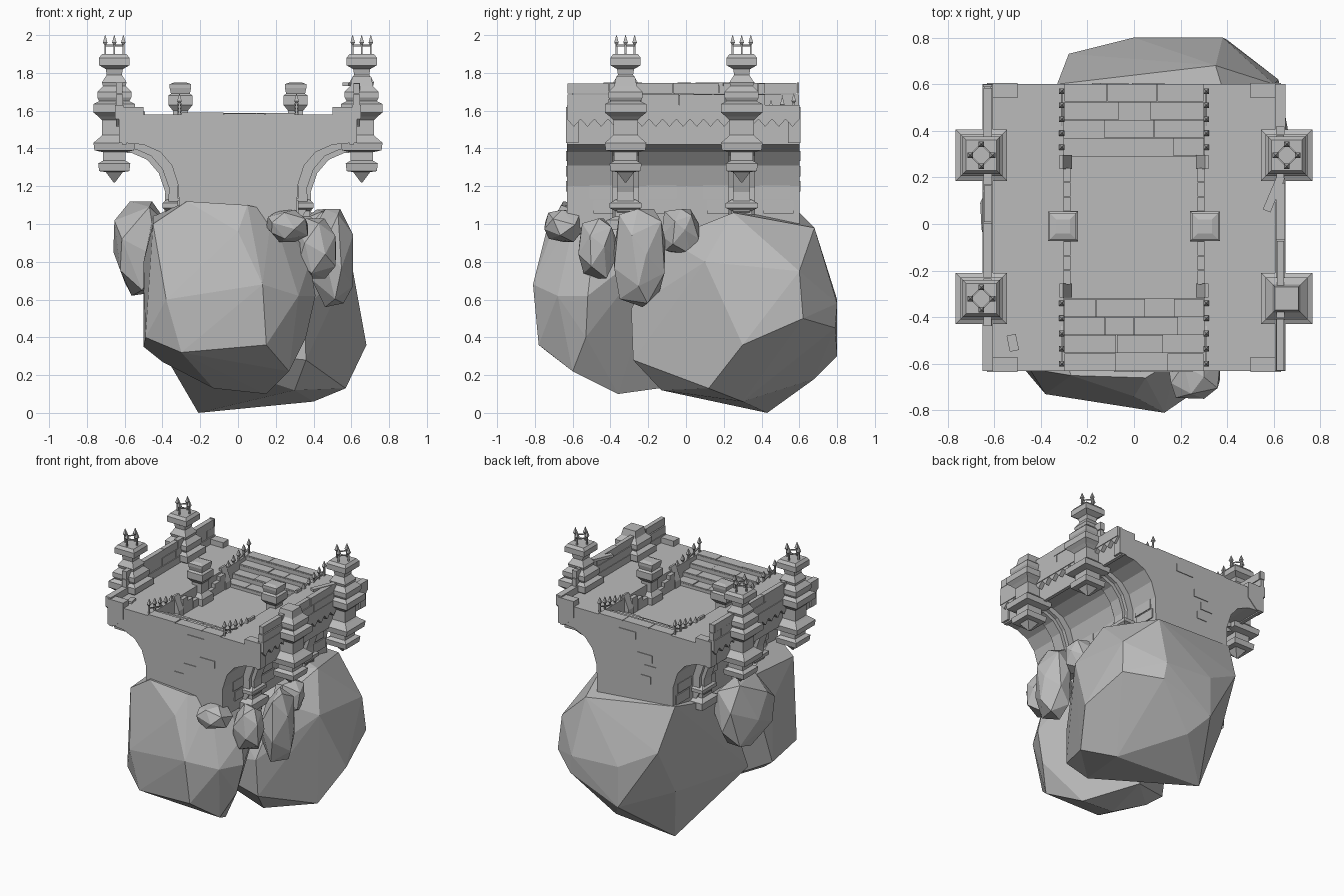
import bpy, bmesh, math, random
from mathutils import Vector, Matrix

random.seed(4)
cube = bpy.data.objects.get("Cube")
if cube:
    bpy.data.objects.remove(cube)

stone = bpy.data.materials.new("grey_stone")
stone.use_nodes = True
stone.diffuse_color = (.5, .5, .5, 1)
stone.node_tree.nodes["Principled BSDF"].inputs["Base Color"].default_value = (.5, .5, .5, 1)


def finish(name, bm):
    bmesh.ops.recalc_face_normals(bm, faces=bm.faces)
    mesh = bpy.data.meshes.new(name)
    bm.to_mesh(mesh)
    bm.free()
    mesh.materials.append(stone)
    obj = bpy.data.objects.new(name, mesh)
    bpy.context.collection.objects.link(obj)
    return obj


def add_box(bm, center, size, turn=None):
    matrix = Matrix.Translation(center) @ (turn or Matrix()) @ Matrix.Diagonal((*size, 1))
    bmesh.ops.create_cube(bm, size=1, matrix=matrix)


def add_span(bm, x, y, z):
    """Box between pairs of limits."""
    add_box(bm, [sum(p) / 2 for p in (x, y, z)], [abs(p[1] - p[0]) for p in (x, y, z)])


def add_prism(bm, outline, y0, y1):
    """Outline in x and z, pushed along y."""
    ends = [[bm.verts.new((x, y, z)) for x, z in outline] for y in (y0, y1)]
    count = len(outline)
    for i in range(count):
        j = (i + 1) % count
        bm.faces.new((ends[0][i], ends[0][j], ends[1][j], ends[1][i]))
    bm.faces.new(ends[0])
    bm.faces.new(ends[1])


def add_rings(bm, center, profile, sides=4, stretch=1):
    """Stacked rings of (half width, height) closed at both ends."""
    rings = []
    for half, z in profile:
        radius = half / math.cos(math.pi / sides)
        ring = []
        for i in range(sides):
            a = math.tau * (i + .5) / sides
            ring.append(bm.verts.new((center[0] + radius * math.cos(a) * stretch,
                                      center[1] + radius * math.sin(a), z)))
        rings.append(ring)
    for low, high in zip(rings, rings[1:]):
        for i in range(sides):
            j = (i + 1) % sides
            bm.faces.new((low[i], low[j], high[j], high[i]))
    bm.faces.new(rings[0])
    bm.faces.new(rings[-1])


def add_spike(bm, x, y, z, height):
    tip = z + height
    add_rings(bm, (x, y), [(.005, z), (.005, tip - .05), (.012, tip - .04), (.001, tip)])


def hull(name, points):
    bm = bmesh.new()
    for p in points:
        bm.verts.new(p)
    result = bmesh.ops.convex_hull(bm, input=bm.verts)
    loose = [v for v in result["geom_interior"] if isinstance(v, bmesh.types.BMVert)]
    bmesh.ops.delete(bm, geom=loose, context="VERTS")
    return finish(name, bm)


def boulder(name, center, size):
    """Angular stone: scattered points on a slightly squared ball."""
    points = []
    for i in range(18):
        z = 1 - 2 * (i + .5) / 18
        a = i * 2.4 + random.uniform(-.3, .3)
        r = math.sqrt(1 - z * z)
        v = Vector((r * math.cos(a), r * math.sin(a), z)) * random.uniform(1, 1.12)
        points.append([c + s * max(-1, min(1, k * 1.1)) for c, s, k in zip(center, size, v)])
    hull(name, points)


# Two main rocks
hull("front_rock", [
    (-.5, -.3, .35), (-.49, -.6, .4), (-.5, -.3, .8), (-.45, -.62, 1), (-.45, -.1, 1.04),
    (-.27, -.65, 1.12), (.05, -.66, 1.1), (.18, -.58, 1.07), (.28, -.5, .99), (.38, -.5, .8),
    (.41, -.52, .62), (.36, -.53, .4), (.27, -.6, .22), (.15, -.36, .1), (-.13, -.38, .13),
    (-.4, -.35, .27), (-.3, -.73, .32), (.15, -.78, .36), (.13, -.81, .68), (-.38, -.73, .6),
    (.32, -.68, .62), (0, -.74, .96), (-.05, 0, .15), (.3, -.1, .95)])
hull("back_rock", [
    (-.21, .43, 0), (.4, .3, .06), (.57, .12, .13), (.68, .3, .36), (.62, .62, .5),
    (.6, .1, .8), (.6, .6, .75), (.35, -.29, .55), (.36, -.28, .28), (.3, -.13, .12),
    (0, .8, .3), (.4, .79, .45), (.38, .8, .58), (0, .8, .6), (.1, .68, .18), (-.28, .73, .75),
    (-.33, .6, 1.06), (.35, .68, .98), (.48, .25, 1.06), (.4, -.1, .92), (-.4, .1, .95),
    (-.42, -.13, .36), (-.3, .55, .4)])

# Small rocks wedged at the foot of the keep
boulder("front_boulder", (.26, -.65, .99), (.11, .1, .085))
boulder("side_boulder_front", (.42, -.47, .87), (.1, .1, .16))
boulder("side_boulder_middle", (.5, -.245, .82), (.11, .135, .26))
boulder("side_boulder_back", (.45, -.03, .96), (.1, .1, .12))
boulder("left_boulder", (-.51, .06, .87), (.15, .23, .25))

# Main body with flared sides, then the raised side decks
FRONT, BACK = -.63, .6
flare = [(.31, .98), (.315, 1.2), (.35, 1.31), (.41, 1.38), (.5, 1.42), (.61, 1.43)]
bm = bmesh.new()
half = flare + [(.61, 1.45)]
add_prism(bm, half + [(-x, z) for x, z in reversed(half)], FRONT, BACK)
for s in (-1, 1):
    add_span(bm, (s * .3, s * .61), (FRONT, BACK), (1.44, 1.58))
finish("keep_body", bm)

# Stairs falling from both ends to the sunken floor
bm = bmesh.new()
for end, inward in ((FRONT, 1), (BACK, -1)):
    for i in range(4):
        y0 = end + inward * .078 * i
        x = -.3
        while x < .29:
            x1 = min(.3, x + random.uniform(.12, .24))
            if .3 - x1 < .06:
                x1 = .3
            drop = random.uniform(0, .006)
            add_span(bm, (x + .002, x1 - .002), (y0, y0 + inward * .075), (1.42, 1.59 - i * .036 - drop))
            x = x1
        add_span(bm, (-.3, .3), (y0, y0 + inward * .078), (1.42, 1.58 - i * .036))
finish("stairs", bm)

# Low court walls, stepping down towards the posts
bm = bmesh.new()
for s in (-1, 1):
    for side in (-1, 1):
        for i in range(3):
            y = side * (.22 - i * .062) - .01
            add_span(bm, (s * .272, s * .31), (y - .03, y + .03), (1.43, 1.565 - .03 * i))
        y = side * .275 - .01
        add_prism(bm, [(s * x, z) for x, z in ((.265, 1.43), (.265, 1.5), (.305, 1.6), (.32, 1.6), (.32, 1.43))],
                  y - .03, y + .03)
finish("court_walls", bm)

# Court posts
bm = bmesh.new()
for s in (-1, 1):
    add_rings(bm, (s * .305, -.01), [(.065, 1.43), (.065, 1.5), (.04, 1.53), (.04, 1.6), (.064, 1.63),
                                     (.064, 1.68), (.05, 1.69), (.057, 1.72), (.057, 1.74), (.03, 1.75)])
finish("court_posts", bm)

# Spiked railings that fall with the stairs
bm = bmesh.new()
for s in (-1, 1):
    for outside, inside in ((FRONT + .03, -.34), (BACK - .03, .33)):
        run, fall = inside - outside, .07
        for i in range(5):
            add_spike(bm, s * .31, outside + run * i / 4, 1.56 - fall * i / 4, .13)
        tilt = Matrix.Rotation(math.atan2(-fall, run), 4, "X")
        add_box(bm, (s * .31, (outside + inside) / 2, 1.62 - fall / 2), (.008, math.hypot(run, fall), .007), tilt)
finish("stair_railings", bm)

# Parapets: a ledge and two courses of blocks, each broken away at one end
bm = bmesh.new()
for s in (-1, 1):
    add_span(bm, (s * .59, s * .615), (FRONT, BACK), (1.42, 1.56))
    add_span(bm, (s * .605, s * .65), (FRONT, BACK), (1.555, 1.63))
    start, stop = (FRONT, .42) if s > 0 else (-.44, BACK)
    for low, high in ((1.63, 1.69), (1.69, 1.75)):
        y = start
        while y < stop - .01:
            y1 = min(stop, y + random.uniform(.12, .25))
            inset = random.uniform(0, .005)
            add_span(bm, (s * (.608 + inset), s * (.648 - inset)), (y + .002, y1 - .002),
                     (low, high - random.uniform(0, .006)))
            y = y1
    # corner brackets on both ends
    for y0, y1 in ((FRONT - .005, FRONT + .06), (BACK - .06, BACK + .005)):
        add_prism(bm, [(s * x, z) for x, z in
                       ((.63, 1.43), (.57, 1.43), (.5, 1.5), (.5, 1.59), (.5, 1.62), (.63, 1.62))], y0, y1)
finish("parapets", bm)

# Toothed trim below the ledge
bm = bmesh.new()
for s in (-1, 1):
    teeth = 17
    step = (BACK - FRONT) / teeth
    for i in range(teeth):
        y = FRONT + step * (i + .5)
        tri = [(y - step / 2, 1.555), (y + step / 2, 1.555), (y, 1.515)]
        ends = [[bm.verts.new((s * x, a, z)) for a, z in tri] for x in (.6, .645)]
        bm.faces.new(ends[0])
        bm.faces.new(ends[1])
        for j in range(3):
            k = (j + 1) % 3
            bm.faces.new((ends[0][j], ends[0][k], ends[1][k], ends[1][j]))
finish("toothed_trim", bm)

# Turrets, arched ribs and rib feet
turret = [(.004, 1.22), (.045, 1.275), (.08, 1.28), (.085, 1.32), (.06, 1.335), (.06, 1.38), (.105, 1.39),
          (.11, 1.43), (.075, 1.46), (.065, 1.47), (.065, 1.55), (.085, 1.57), (.11, 1.59), (.11, 1.635),
          (.08, 1.65), (.09, 1.67), (.09, 1.7), (.06, 1.73)]
crown = [(.065, 1.75), (.04, 1.79), (.045, 1.82), (.08, 1.84), (.08, 1.88), (.065, 1.9)]
outer = [(.39, 1.07), (.385, 1.17), (.42, 1.27), (.48, 1.34), (.56, 1.375), (.62, 1.38)]
for s, side in ((-1, "right"), (1, "left")):
    for y, end in ((-.32, "front"), (.295, "back")):
        broken = s > 0 and y < 0
        bm = bmesh.new()
        add_rings(bm, (s * .655, y), turret + ([(.05, 1.78)] if broken else crown))
        finish(f"turret_{end}_{side}", bm)

        bm = bmesh.new()
        add_prism(bm, [(s * x, z) for x, z in outer + flare[::-1]], y - .045, y + .045)
        for edge in (-.055, .055):
            inner = [(x - .02, z + .02) for x, z in outer]
            add_prism(bm, [(s * x, z) for x, z in inner + flare[::-1]], y + edge - .015, y + edge + .015)
        add_rings(bm, (s * .345, y), [(.1, .97), (.1, 1.02), (.055, 1.04), (.055, 1.07),
                                      (.085, 1.085), (.085, 1.11), (.05, 1.13)], stretch=.65)
        finish(f"arch_rib_{end}_{side}", bm)

        if not broken:
            bm = bmesh.new()
            for i in range(4):
                a = i * math.pi / 2
                dx, dy = .048 * math.cos(a), .048 * math.sin(a)
                add_spike(bm, s * .655 + dx, y + dy, 1.89, .11)
                turn = Matrix.Rotation(a + math.pi * .75, 4, "Z")
                mid = (s * .655 + (dx - dy) / 2, y + (dx + dy) / 2, 1.945)
                add_box(bm, mid, (.068, .006, .008), turn)
            finish(f"turret_spikes_{end}_{side}", bm)

# Raised stones on the walls and loose slabs on the decks
bm = bmesh.new()
for y in (FRONT, BACK):
    for i, z in enumerate((1.2, 1.28, 1.36, 1.5)):
        add_box(bm, (random.uniform(-.24, .24), y, z), (.08 + .02 * i, .01, .055))
for s in (-1, 1):
    for z in (1.09, 1.17):
        for i in range(4):
            add_box(bm, (s * .312, -.5 + i * .3 + z % .1, z), (.016, .16, .07))
add_box(bm, (.6, .13, 1.74), (.035, .16, .02), Matrix.Rotation(-.4, 4, "Z"))
add_box(bm, (-.52, -.51, 1.585), (.04, .07, .02), Matrix.Rotation(.2, 4, "Z"))
finish("loose_stones", bm)
